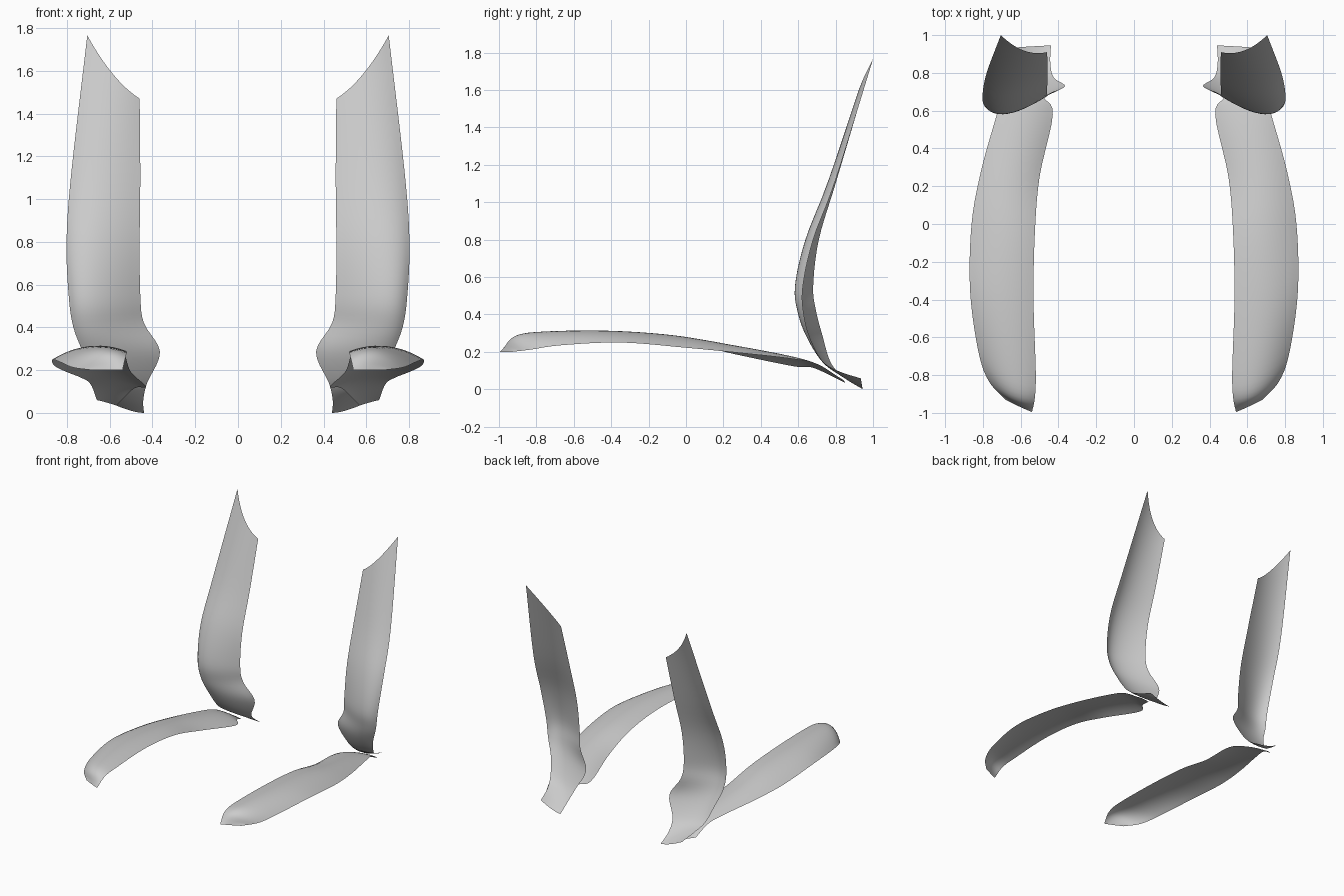
import bpy, bmesh
from mathutils import Vector


def catmull(pts, steps):
    # smooth curve through the given points
    p = [2 * pts[0] - pts[1]] + pts + [2 * pts[-1] - pts[-2]]
    out = []
    for i in range(1, len(p) - 2):
        a, b, c, d = p[i - 1:i + 3]
        for s in range(steps):
            t = s / steps
            out.append(0.5 * (2 * b + (c - a) * t + (2 * a - 5 * b + 4 * c - d) * t * t
                              + (3 * b - a - 3 * c + d) * t ** 3))
    return out + [pts[-1]]


def across(a, m, b, tm, n):
    # parabola from inner edge through the crest to the outer edge
    res = []
    for i in range(n + 1):
        t = i / n
        res.append(a * ((t - tm) * (t - 1) / tm) + m * (t * (t - 1) / (tm * (tm - 1)))
                   + b * (t * (t - tm) / (1 - tm)))
    return res


def bolster(name, inner, crest, outer, tm, flip):
    rails = [catmull([Vector(p) for p in r], 5) for r in (inner, crest, outer)]
    n = 12
    for side, label in ((1, "right"), (-1, "left")):
        bm = bmesh.new()
        grid = [[bm.verts.new((v.x * side, v.y, v.z)) for v in across(a, m, b, tm, n)]
                for a, m, b in zip(*rails)]
        for r0, r1 in zip(grid, grid[1:]):
            for j in range(n):
                f = [r0[j], r0[j + 1], r1[j + 1], r1[j]]
                if (side < 0) != flip:
                    f.reverse()
                bm.faces.new(f).smooth = True
        me = bpy.data.meshes.new(name)
        bm.to_mesh(me)
        bm.free()
        bpy.context.collection.objects.link(bpy.data.objects.new(f"{name}_{label}", me))


# upright backrest bolsters, listed top to tail
bolster("backrest_bolster",
        [(.46, .91, 1.47), (.457, .80, 1.1), (.46, .71, .8), (.457, .68, .55), (.44, .695, .42),
         (.365, .73, .285), (.425, .775, .14), (.443, .85, .06), (.44, .945, 0)],
        [(.62, .935, 1.63), (.685, .765, 1.12), (.715, .64, .8), (.715, .583, .55), (.69, .60, .40),
         (.63, .65, .27), (.59, .735, .14), (.56, .83, .075), (.545, .94, .025)],
        [(.705, 1.0, 1.765), (.78, .80, 1.12), (.802, .68, .8), (.792, .625, .55), (.77, .63, .40),
         (.72, .665, .27), (.68, .73, .15), (.645, .82, .095), (.62, .935, .058)],
        0.65, False)

# seat cushion bolsters, listed front to tail
bolster("seat_bolster",
        [(.54, -.995, .20), (.525, -.92, .265), (.52, -.78, .285), (.532, -.4, .29), (.525, -.05, .26),
         (.50, .25, .19), (.43, .58, .122), (.485, .68, .115), (.57, .85, .035)],
        [(.61, -.965, .20), (.66, -.90, .275), (.69, -.74, .302), (.72, -.4, .308), (.71, -.05, .283),
         (.67, .25, .236), (.60, .55, .178), (.59, .70, .132), (.62, .84, .05)],
        [(.68, -.93, .20), (.77, -.83, .212), (.825, -.67, .235), (.868, -.35, .25), (.86, 0, .222),
         (.81, .28, .195), (.735, .55, .165), (.69, .70, .135), (.66, .82, .06)],
        0.55, True)
